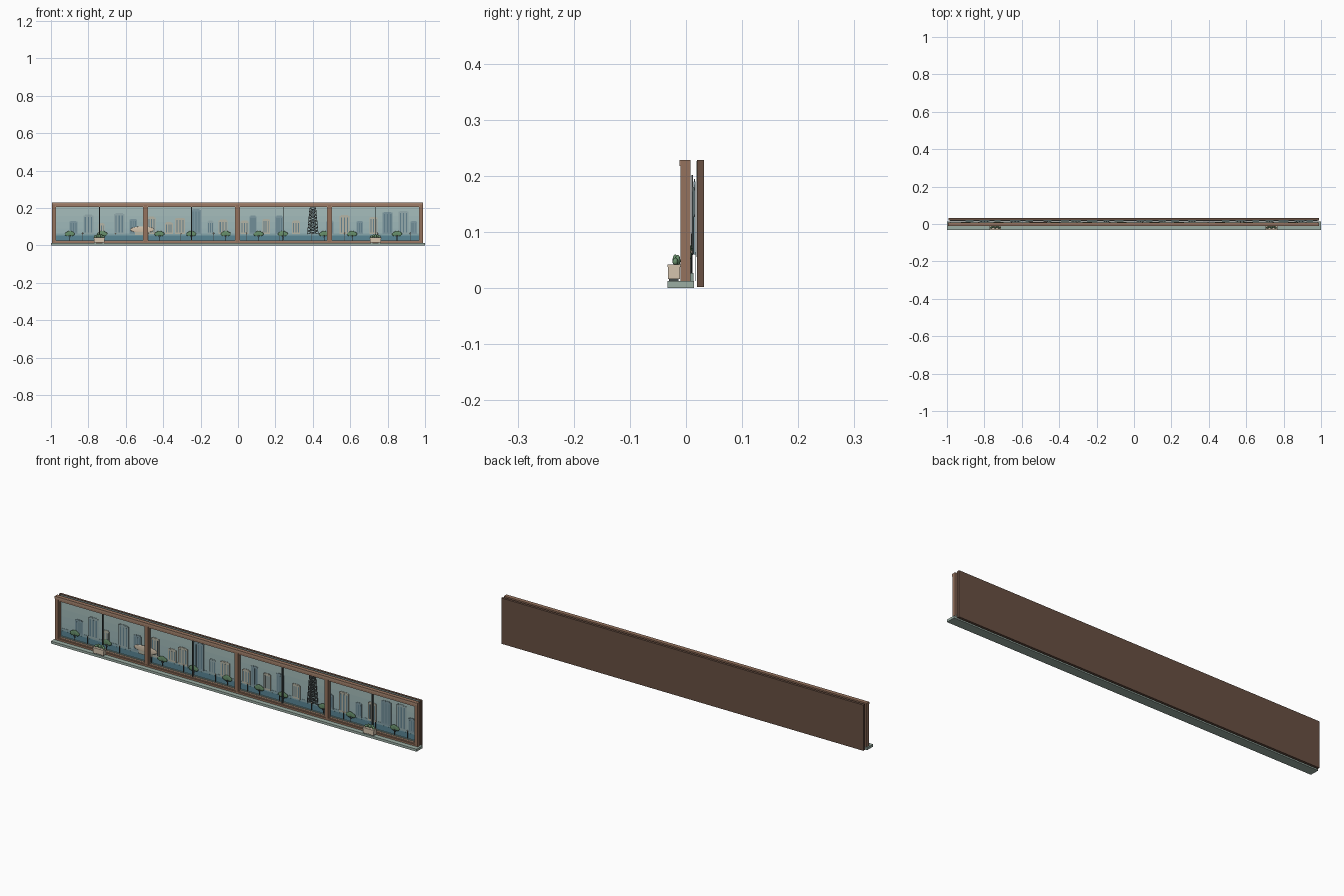
import bpy, bmesh, math, random
from mathutils import Matrix, Vector

if "Cube" in bpy.data.objects:
    bpy.data.objects.remove(bpy.data.objects["Cube"])
random.seed(4)

def mat(name, r, g, b):
    m = bpy.data.materials.new(name)
    m.diffuse_color = (r, g, b, 1)
    m.use_nodes = True
    m.node_tree.nodes["Principled BSDF"].inputs["Base Color"].default_value = m.diffuse_color
    return m

wood = mat("wood", .30, .17, .11)
lightwood = mat("light_wood", .40, .25, .17)
backwood = mat("back_wood", .14, .08, .055)
dark = mat("dark", .06, .07, .07)
stone = mat("sill_stone", .33, .42, .37)
cream = mat("cream", .66, .55, .42)
leaf = mat("leaf", .14, .28, .15)
blues = [mat("tower_blue", .21, .32, .36), mat("tower_grey", .30, .41, .42)]
tan = mat("tower_tan", .46, .46, .38)
glassy = mat("window_strip", .13, .23, .28)

def finish(name, bm, m):
    me = bpy.data.meshes.new(name)
    bm.to_mesh(me)
    bm.free()
    me.materials.append(m)
    o = bpy.data.objects.new(name, me)
    bpy.context.collection.objects.link(o)
    return o

def add_box(bm, x0, x1, y0, y1, z0, z1):
    c = Vector(((x0 + x1) / 2, (y0 + y1) / 2, (z0 + z1) / 2))
    bmesh.ops.create_cube(bm, size=1, matrix=Matrix.Translation(c) @ Matrix.Diagonal((x1 - x0, y1 - y0, z1 - z0, 1)))

def boxes(name, m, *items):
    bm = bmesh.new()
    for b in items:
        add_box(bm, *b)
    return finish(name, bm, m)

def blobs(name, m, items, sub=2):
    # items: (centre, radii)
    bm = bmesh.new()
    for c, r in items:
        bmesh.ops.create_icosphere(bm, subdivisions=sub, radius=1,
                                   matrix=Matrix.Translation(c) @ Matrix.Diagonal((*r, 1)))
    return finish(name, bm, m)

def bar(bm, a, b, t):
    # thin strut between two points in the xz plane
    a, b = Vector(a), Vector(b)
    d = b - a
    M = Matrix.Translation((a + b) / 2) @ d.to_track_quat('Z', 'Y').to_matrix().to_4x4()
    bmesh.ops.create_cube(bm, size=1, matrix=M @ Matrix.Diagonal((t, t, d.length, 1)))

# sill and back panel
boxes("sill", stone, (-1, 1, -.033, .014, 0, .012))
boxes("back_panel", backwood, (-.992, .988, .020, .032, .002, .228))

# window frame: rails, jambs, main mullions
boxes("outer_frame", wood,
      (-.994, .990, -.010, .008, .212, .228), (-.994, .990, -.010, .008, .012, .021),
      (-.994, -.978, -.010, .008, .021, .212), (.974, .990, -.010, .008, .021, .212),
      *[(x - .008, x + .008, -.009, .007, .021, .212) for x in (-.494, -.002, .490)])
boxes("header_trim", lightwood, (-.994, .990, -.012, -.010, .217, .228))

# inner sash of each bay, with a thin centre bar
edges = [(-.978, -.502), (-.486, -.010), (.006, .482), (.498, .974)]
sash, bars = [], []
for a, b in edges:
    sash += [(a, b, -.006, .005, .205, .212), (a, b, -.006, .005, .021, .025),
             (a, a + .005, -.006, .005, .025, .205), (b - .005, b, -.006, .005, .025, .205)]
    c = (a + b) / 2
    bars.append((c - .002, c + .002, -.004, .003, .025, .205))
boxes("window_sashes", lightwood, *sash)
boxes("thin_bars", dark, *bars)

# sky in graded bands, then the sea
n = 5
for i in range(n):
    t = i / (n - 1)
    z0, z1 = .055 + i * .0342, .055 + (i + 1) * .0342
    boxes("sky_band", mat("sky", .33 + .07 * t, .47 + .06 * t, .48 + .03 * t),
          (-.985, .981, .0185, .020, z0, z1))
boxes("sea", mat("sea", .10, .24, .30), (-.985, .981, .0165, .0175, .012, .052))
boxes("far_shore", mat("shore", .24, .38, .41), (-.985, .981, .0168, .0178, .052, .064))
boxes("promenade", mat("path", .25, .34, .30), (-.985, .981, .008, .0135, .012, .027))

# skyline: (centre x, width, top z, tan?)
city = [(-.88, .043, .127, 0), (-.80, .054, .16, 0), (-.73, .03, .115, 1), (-.635, .056, .168, 0),
        (-.56, .04, .137, 0), (-.463, .043, .15, 1), (-.37, .043, .12, 1), (-.31, .052, .143, 1),
        (-.225, .054, .19, 0), (-.147, .034, .128, 0), (-.08, .05, .134, 1), (.035, .043, .128, 1),
        (.08, .038, .155, 0), (.15, .04, .138, 1), (.22, .04, .155, 0), (.31, .043, .128, 1),
        (.49, .04, .128, 0), (.57, .054, .158, 1), (.65, .034, .127, 0), (.725, .043, .148, 1),
        (.80, .054, .175, 0), (.885, .054, .18, 0), (.94, .034, .127, 0)]
strips = []
for i, (x, w, top, is_tan) in enumerate(city):
    y = .0125 if i % 2 else .0138
    h = w / 2
    boxes("building", tan if is_tan else blues[i % 2],
          (x - h, x + h, y, y + .003, .06, top),
          (x - h * .7, x + h * .7, y + .0005, y + .0025, top, top + .004))
    for k in (-.5, 0, .5):
        strips.append((x + k * w * .6 - w * .06, x + k * w * .6 + w * .06, y - .0006, y, .068, top - .008))
boxes("window_strips", glassy, *strips)

# lattice tower
bm = bmesh.new()
zs = [.06 + i * .0175 for i in range(9)]
def half(z):
    return .029 - .013 * (z - .06) / .14
for z0, z1 in zip(zs, zs[1:]):
    a, b = half(z0), half(z1)
    P = lambda x, z: (.40 + x, .0115, z)
    for p, q in ((P(-a, z0), P(-b, z1)), (P(a, z0), P(b, z1)), (P(-a, z0), P(b, z1)),
                 (P(a, z0), P(-b, z1)), (P(-b, z1), P(b, z1)), (P(0, z0), P(-b, z1)), (P(0, z0), P(b, z1))):
        bar(bm, p, q, .0028)
finish("lattice_tower", bm, dark)

# pale domed pavilion
blobs("pavilion", cream, [((-.512, .0108, .084), (.064, .0022, .017))], 3)
boxes("pavilion_base", tan, (-.55, -.475, .0095, .012, .055, .072))

# promenade trees
trees = [-.90, -.725, -.42, -.25, -.065, .11, .24, .46, .61, .85]
crowns, bm = [], bmesh.new()
for x in trees:
    for dx, dz, r in ((-.011, 0, .016), (.011, .001, .016), (0, .005, .018)):
        crowns.append(((x + dx, .0095, .060 + dz), (r, .002, r * .72)))
    bar(bm, (x, .0098, .024), (x, .0098, .060), .003)
    bar(bm, (x, .0098, .040), (x - .011, .0098, .055), .002)
    bar(bm, (x, .0098, .040), (x + .011, .0098, .055), .002)
blobs("tree_crowns", leaf, crowns)
finish("tree_trunks", bm, dark)

# lamp posts
posts = [-.83 + i * .175 for i in range(11)]
boxes("lamp_posts", dark, *[(x - .0012, x + .0012, .0088, .0108, .025, .062) for x in posts])
blobs("lamp_heads", cream, [((x, .0098, .034 + .03), (.004, .0018, .004)) for x in posts], 1)

# planters with leafy plants on the sill
for x in (-.742, .735):
    boxes("planter", cream, (x - .029, x + .029, -.032, -.011, .016, .038),
          (x - .031, x + .031, -.033, -.010, .037, .042))
    boxes("planter_feet", dark, (x - .025, x - .017, -.030, -.013, .012, .016),
          (x + .017, x + .025, -.030, -.013, .012, .016))
    blobs("plant_leaves", leaf,
          [((x + dx, -.017 + .003 * (i % 2 * 2 - 1) * .7, .042 + h * .4), (.0075, .005, h * .6))
           for i, (dx, h) in enumerate(((-.021, .012), (-.011, .016), (0, .018), (.011, .017), (.021, .012)))])

# smooth the rounded parts
for o in bpy.data.objects:
    if o.name.startswith(("tree_crowns", "pavilion", "plant_leaves", "lamp_heads")) and "base" not in o.name:
        for p in o.data.polygons:
            p.use_smooth = True
